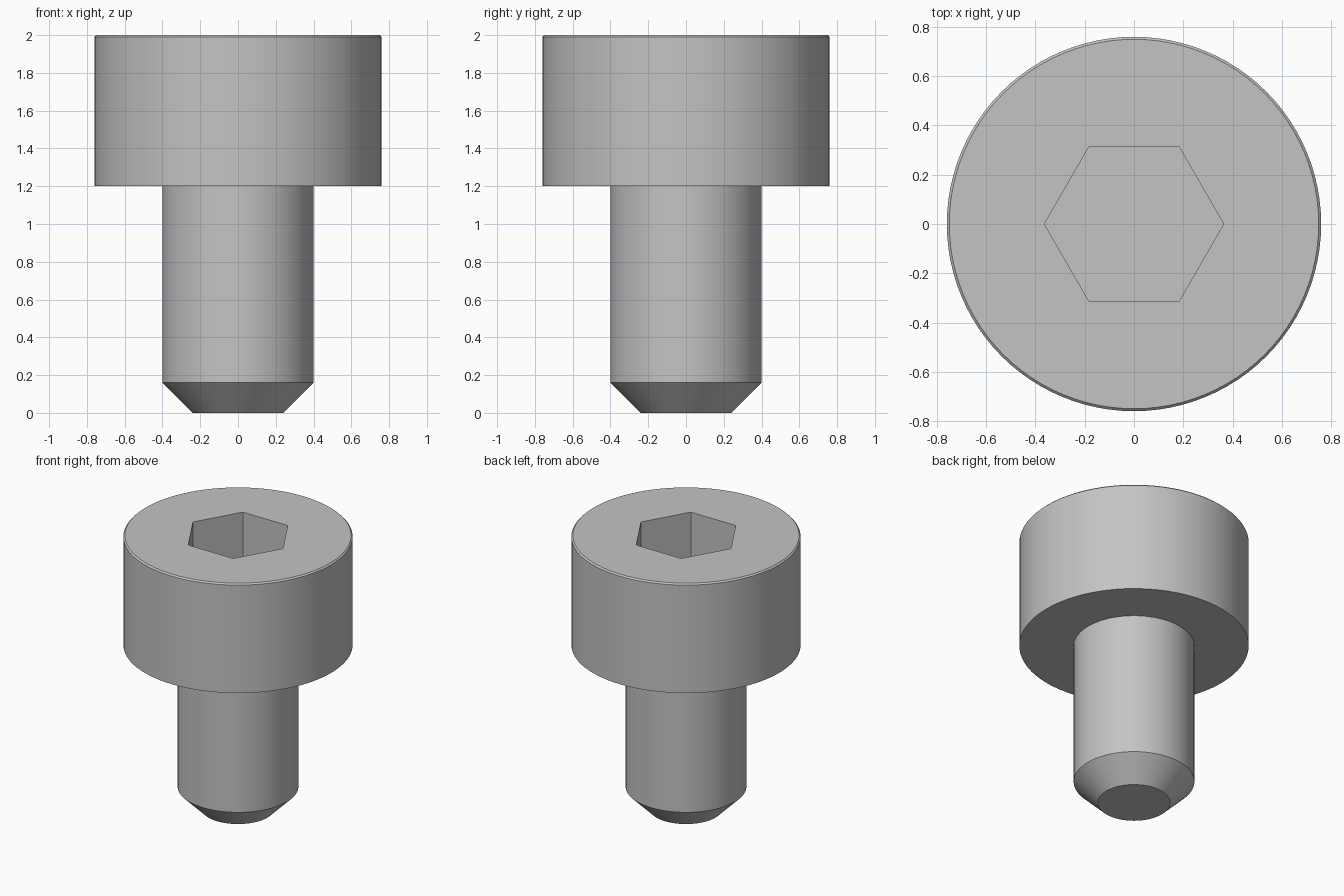
import bpy
import bmesh
from math import radians, tau

cube = bpy.data.objects.get("Cube")
if cube:
    bpy.data.objects.remove(cube, do_unlink=True)

# Proportions
HEAD_R, SHANK_R, TIP_R = 0.76, 0.4, 0.24
TOP, HEAD_BASE, CHAMFER_TOP = 2.0, 1.2, 0.16
EDGE = 0.01
SOCKET_R, SOCKET_DEPTH = 0.364, 0.4

steel = bpy.data.materials.new("steel_grey")
steel.use_nodes = True
colour = (0.55, 0.55, 0.55, 1)
steel.diffuse_color = colour
steel.node_tree.nodes["Principled BSDF"].inputs["Base Color"].default_value = colour


def revolve(name, profile, steps):
    """Turn an (r, z) profile around the z axis into a closed solid."""
    bm = bmesh.new()
    verts = [bm.verts.new((r, 0, z)) for r, z in profile]
    edges = [bm.edges.new(pair) for pair in zip(verts, verts[1:])]
    bmesh.ops.spin(bm, geom=verts + edges, cent=(0, 0, 0), axis=(0, 0, 1),
                   angle=tau, steps=steps, use_duplicate=False)
    bmesh.ops.remove_doubles(bm, verts=bm.verts, dist=0.0001)
    # Cap the two open ends
    bmesh.ops.holes_fill(bm, edges=[e for e in bm.edges if e.is_boundary], sides=0)
    bmesh.ops.recalc_face_normals(bm, faces=bm.faces)
    mesh = bpy.data.meshes.new(name)
    bm.to_mesh(mesh)
    bm.free()
    mesh.materials.append(steel)
    obj = bpy.data.objects.new(name, mesh)
    bpy.context.collection.objects.link(obj)
    return obj


# Head, shank and chamfered tip turned as one solid
screw = revolve("screw_body", [
    (TIP_R, 0),
    (SHANK_R, CHAMFER_TOP),
    (SHANK_R, HEAD_BASE),
    (HEAD_R, HEAD_BASE),
    (HEAD_R, TOP - EDGE),
    (HEAD_R - EDGE, TOP),
], 96)

# Hexagonal drive socket
cutter = revolve("socket_cutter", [
    (SOCKET_R, TOP - SOCKET_DEPTH),
    (SOCKET_R, TOP + SOCKET_DEPTH),
], 6)
cutter.hide_render = True
cut = screw.modifiers.new("hex_socket", 'BOOLEAN')
cut.operation = 'DIFFERENCE'
cut.solver = 'EXACT'
cut.object = cutter

bpy.ops.object.select_all(action='DESELECT')
screw.select_set(True)
bpy.context.view_layer.objects.active = screw
bpy.ops.object.modifier_apply(modifier=cut.name)
bpy.data.objects.remove(cutter, do_unlink=True)
bpy.ops.object.shade_smooth_by_angle(angle=radians(30))
